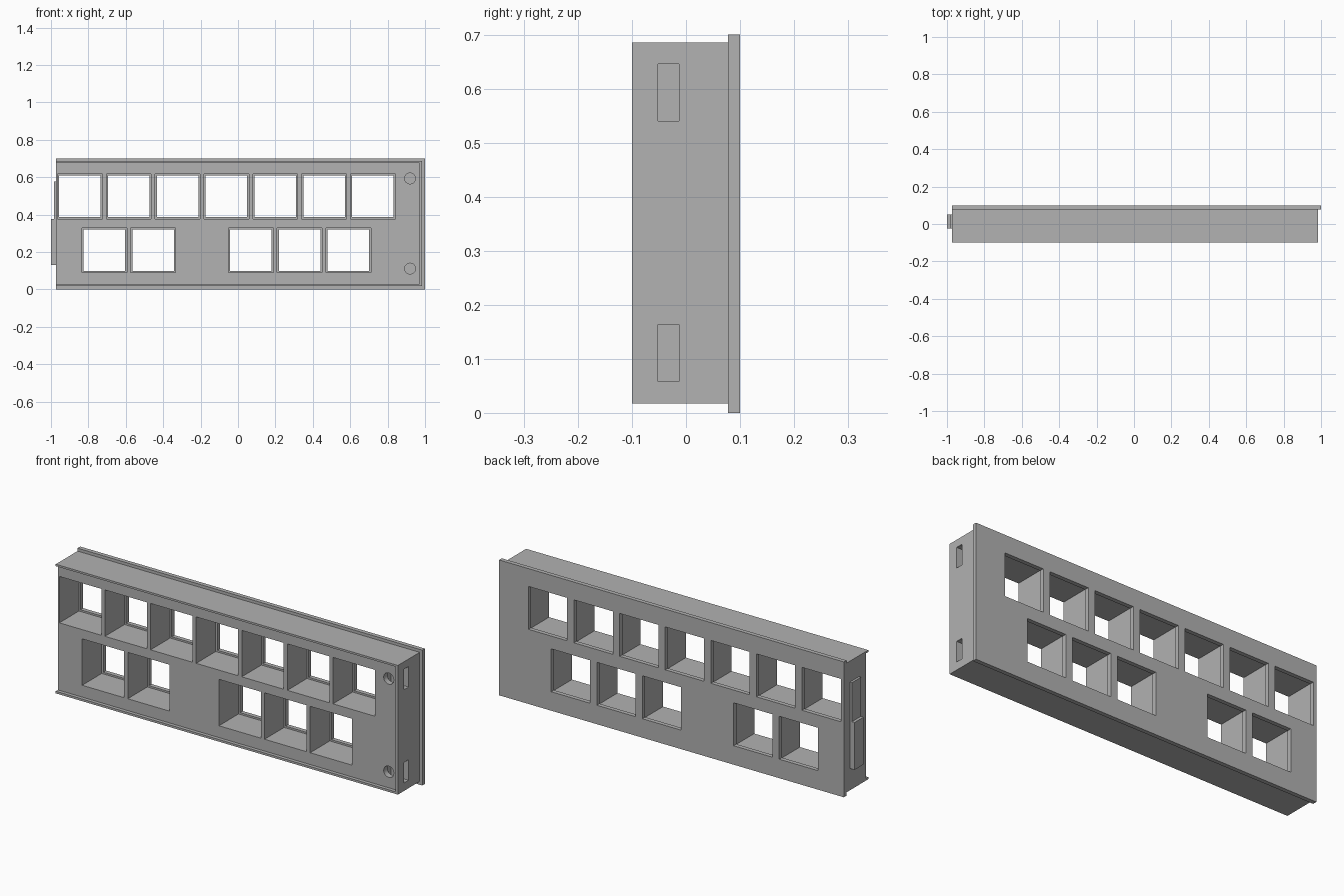
import bpy
import bmesh
from mathutils import Matrix, Vector

cube = bpy.data.objects.get("Cube")
if cube:
    bpy.data.objects.remove(cube, do_unlink=True)

grey = bpy.data.materials.new("plain grey")
grey.use_nodes = True
grey.diffuse_color = (0.445, 0.445, 0.445, 1)
grey.node_tree.nodes["Principled BSDF"].inputs["Base Color"].default_value = grey.diffuse_color


def add_box(bm, x, y, z):
    """Box spanning the three (low, high) ranges."""
    size = Vector((x[1] - x[0], y[1] - y[0], z[1] - z[0]))
    mid = Vector((sum(x), sum(y), sum(z))) / 2
    bmesh.ops.create_cube(bm, size=1, matrix=Matrix.Translation(mid) @ Matrix.Diagonal(size.to_4d()))


def make_object(name, bm):
    mesh = bpy.data.meshes.new(name)
    bm.to_mesh(mesh)
    bm.free()
    mesh.materials.append(grey)
    obj = bpy.data.objects.new(name, mesh)
    bpy.context.scene.collection.objects.link(obj)
    return obj


def boxes(name, ranges):
    bm = bmesh.new()
    for r in ranges:
        add_box(bm, *r)
    return make_object(name, bm)


def combine(target, tool, operation):
    """Apply a boolean and remove the tool object."""
    mod = target.modifiers.new(operation, "BOOLEAN")
    mod.operation = operation
    mod.solver = "EXACT"
    mod.object = tool
    tool.hide_render = True
    graph = bpy.context.evaluated_depsgraph_get()
    result = bpy.data.meshes.new_from_object(target.evaluated_get(graph))
    target.modifiers.clear()
    target.data = result
    bpy.data.objects.remove(tool, do_unlink=True)


def around(centre, half):
    return (centre - half, centre + half)


# Deep body with a wider back flange
LEFT, FRONT, BACK, SEAM = -0.973, -0.1, 0.1, 0.078
panel = boxes("panel_body", [((LEFT, 0.985), (FRONT, 0.09), (0.017, 0.685))])
flange = boxes("back_flange", [((LEFT, 1.0), (SEAM, BACK), (0.0, 0.70))])
combine(panel, flange, "UNION")

# Shallow front recess, leaving a rim at top, bottom and right
recess = boxes("front_recess", [((-1.1, 0.971), (-0.2, -0.082), (0.028, 0.675))])
combine(panel, recess, "DIFFERENCE")

# Two staggered rows of square windows, each with a thin lip at the back
PITCH, START = 0.261, -0.845
cells = [(START + PITCH * i, 0.497) for i in range(7)]
cells += [(START + PITCH * (i + 0.5), 0.209) for i in (0, 1, 3, 4, 5)]
pockets = boxes("window_pockets", [(around(x, 0.12), (-0.2, SEAM), around(z, 0.12)) for x, z in cells])
combine(panel, pockets, "DIFFERENCE")
openings = boxes("window_openings", [(around(x, 0.111), (-0.2, 0.2), around(z, 0.111)) for x, z in cells])
combine(panel, openings, "DIFFERENCE")

# Screw holes in the front and nut slots in the right end
HOLES = (0.111, 0.593)
slots = boxes("nut_slots", [((0.885, 1.1), (-0.052, -0.013), around(z, 0.053)) for z in HOLES])
combine(panel, slots, "DIFFERENCE")
bm = bmesh.new()
for z in HOLES:
    place = Matrix.Translation((0.92, -0.1, z)) @ Matrix.Rotation(1.5707963, 4, "X")
    bmesh.ops.create_cone(bm, cap_ends=True, segments=32, radius1=0.029, radius2=0.029,
                          depth=0.2, matrix=place)
combine(panel, make_object("screw_holes", bm), "DIFFERENCE")

# Stepped tabs on the left end
tabs = boxes("end_tabs", [((-0.985, LEFT), (-0.024, 0.05), (0.375, 0.577)),
                          ((-1.0, LEFT), (-0.024, 0.05), (0.13, 0.375))])

# Keep flat faces crisp while the round holes shade smoothly
bpy.ops.object.select_all(action="DESELECT")
panel.select_set(True)
bpy.context.view_layer.objects.active = panel
bpy.ops.object.shade_smooth_by_angle(angle=0.5)
